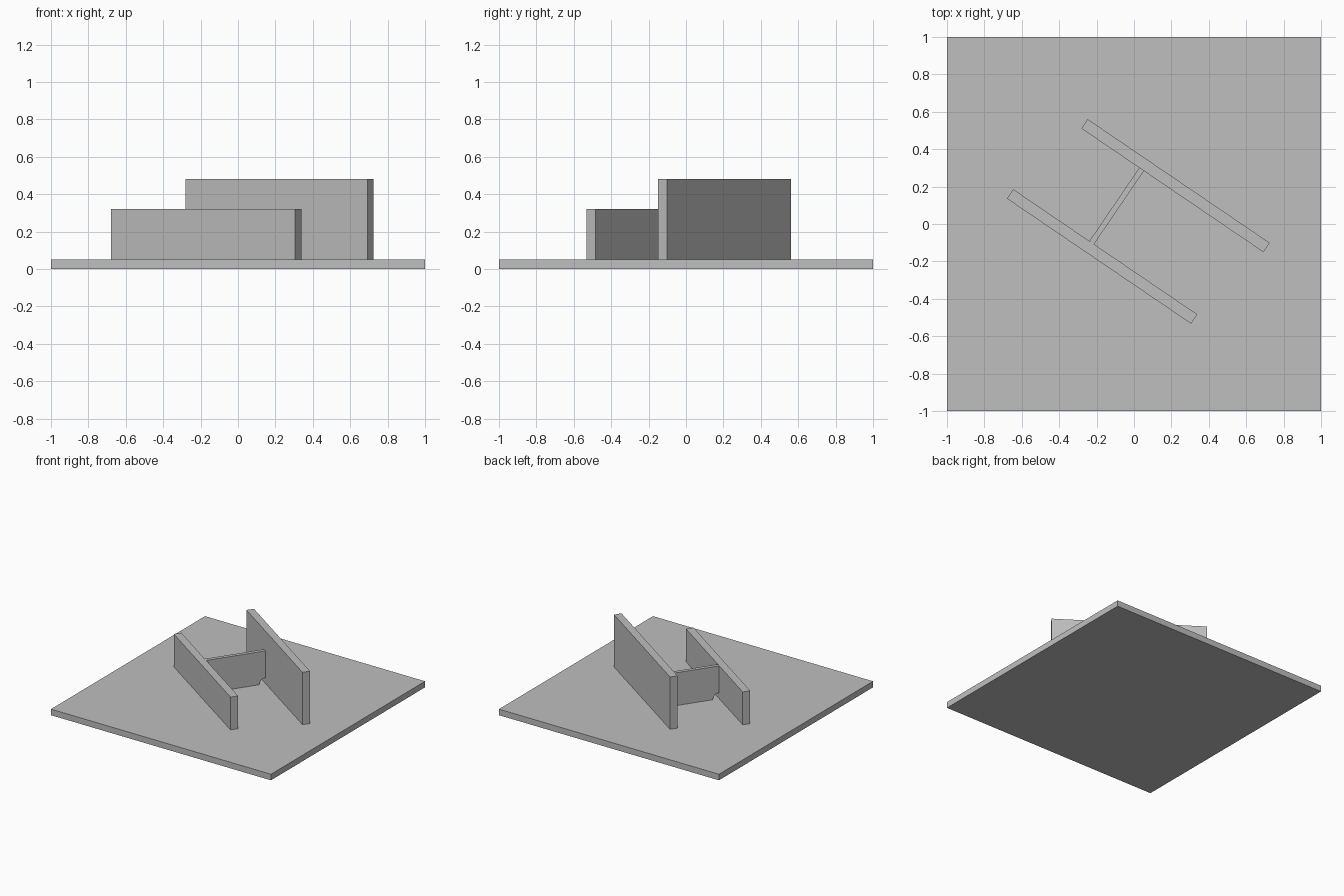
import bpy
import bmesh
from math import cos, sin, pi, radians
from mathutils import Matrix

cube = bpy.data.objects.get("Cube")
if cube:
    bpy.data.objects.remove(cube, do_unlink=True)

BASE_TOP = 0.05
PLATE_ANGLE = radians(-34.2)

grey = bpy.data.materials.new("plain grey")
grey.use_nodes = True
colour = (0.52, 0.52, 0.52, 1)
grey.diffuse_color = colour
grey.node_tree.nodes["Principled BSDF"].inputs["Base Color"].default_value = colour


def upright_plate(name, profile, thickness, centre, bottom, angle):
    """Extrude an outline (along, up) to a centred upright plate."""
    bm = bmesh.new()
    face = bm.faces.new([bm.verts.new((a, -thickness / 2, u)) for a, u in profile])
    new = bmesh.ops.extrude_face_region(bm, geom=[face])["geom"]
    verts = [v for v in new if isinstance(v, bmesh.types.BMVert)]
    bmesh.ops.translate(bm, verts=verts, vec=(0, thickness, 0))
    bmesh.ops.recalc_face_normals(bm, faces=bm.faces)
    mesh = bpy.data.meshes.new(name)
    bm.to_mesh(mesh)
    bm.free()
    mesh.materials.append(grey)
    obj = bpy.data.objects.new(name, mesh)
    obj.matrix_world = Matrix.Translation((*centre, bottom)) @ Matrix.Rotation(angle, 4, "Z")
    bpy.context.collection.objects.link(obj)
    return obj


def rectangle(length, height):
    h = length / 2
    return [(-h, 0), (h, 0), (h, height), (-h, height)]


def scalloped(length, height, radius, steps=6):
    """Rectangle with a concave quarter circle at both lower corners."""
    h = length / 2
    arc = [(h - radius * cos(t), radius * sin(t))
           for t in (pi / 2 * i / steps for i in range(steps + 1))]
    mirrored = [(-a, u) for a, u in reversed(arc)]
    return arc + [(h, height), (-h, height)] + mirrored


# Square base plate
upright_plate("base_plate", rectangle(2, BASE_TOP), 2, (0, 0), 0, 0)

# Two parallel upright plates
upright_plate("tall_plate", rectangle(1.176, 0.43), 0.06, (0.222, 0.205), BASE_TOP, PLATE_ANGLE)
upright_plate("low_plate", rectangle(1.19, 0.27), 0.06, (-0.17, -0.174), BASE_TOP, PLATE_ANGLE)

# Thin stiffener joining them, with relief cut-outs at the base
upright_plate("cross_stiffener", scalloped(0.474, 0.27, 0.05), 0.03,
              (-0.0925, 0.0965), BASE_TOP, PLATE_ANGLE + pi / 2)
